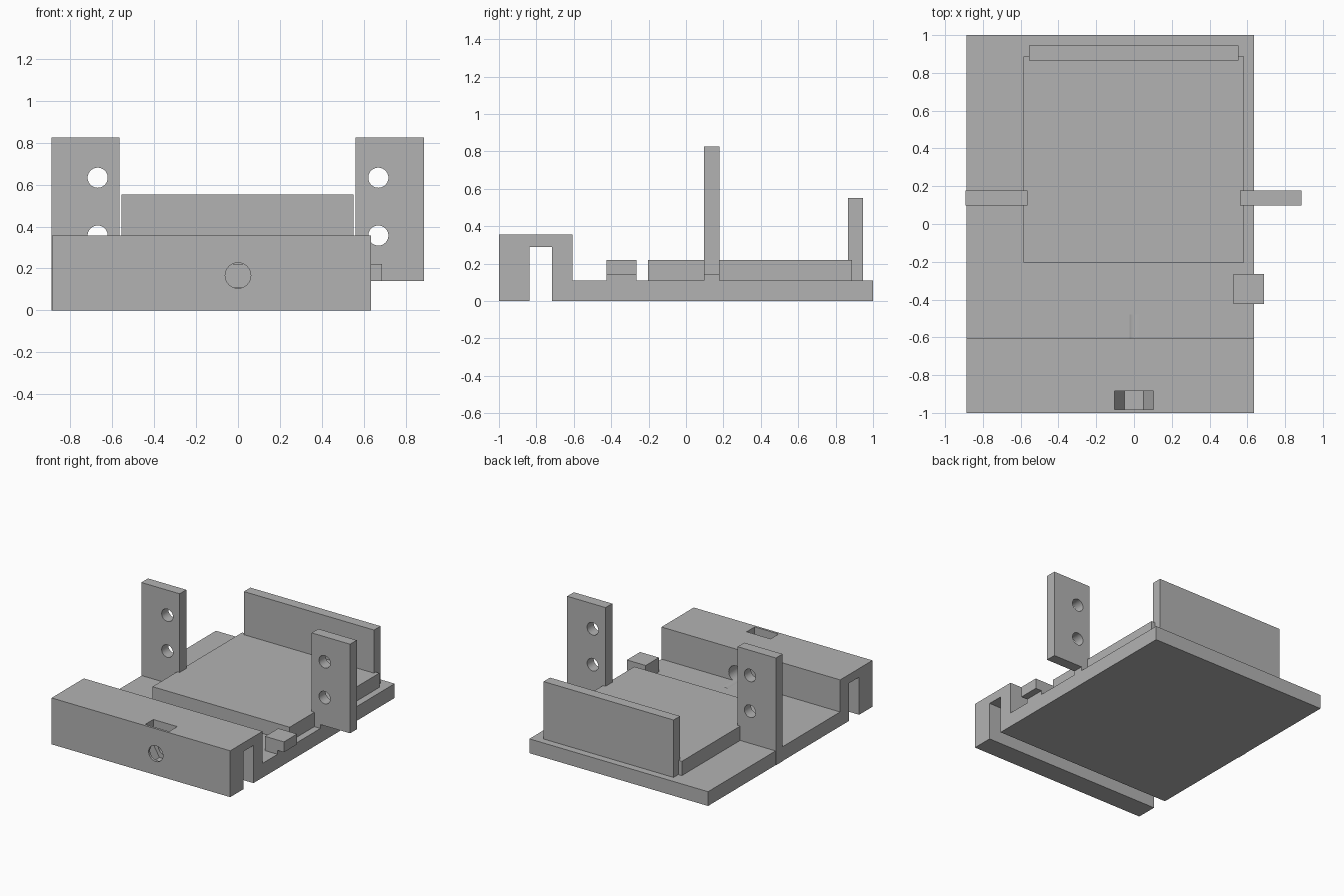
import bpy, bmesh, math
from mathutils import Matrix

if "Cube" in bpy.data.objects:
    bpy.data.objects.remove(bpy.data.objects["Cube"], do_unlink=True)

grey = bpy.data.materials.new("plain grey")
grey.use_nodes = True
COLOUR = (0.45, 0.45, 0.45, 1)
grey.diffuse_color = COLOUR
grey.node_tree.nodes["Principled BSDF"].inputs["Base Color"].default_value = COLOUR


def add_object(name, bm):
    bmesh.ops.recalc_face_normals(bm, faces=bm.faces)
    mesh = bpy.data.meshes.new(name)
    bm.to_mesh(mesh)
    bm.free()
    mesh.materials.append(grey)
    obj = bpy.data.objects.new(name, mesh)
    bpy.context.collection.objects.link(obj)
    return obj


def prism(name, points, direction):
    """Extrude a closed outline along a direction."""
    bm = bmesh.new()
    face = bm.faces.new([bm.verts.new(p) for p in points])
    ext = bmesh.ops.extrude_face_region(bm, geom=[face])
    verts = [g for g in ext["geom"] if isinstance(g, bmesh.types.BMVert)]
    bmesh.ops.translate(bm, verts=verts, vec=direction)
    return add_object(name, bm)


def box(name, x, y, z):
    outline = [(x[0], y[0], z[0]), (x[1], y[0], z[0]),
               (x[1], y[1], z[0]), (x[0], y[1], z[0])]
    return prism(name, outline, (0, 0, z[1] - z[0]))


def bore(name, x, z, radius, y):
    """Cylinder cutter lying along y."""
    bm = bmesh.new()
    place = Matrix.Translation((x, sum(y) / 2, z)) @ Matrix.Rotation(math.pi / 2, 4, 'X')
    bmesh.ops.create_cone(bm, cap_ends=True, segments=48, radius1=radius,
                          radius2=radius, depth=y[1] - y[0], matrix=place)
    return add_object(name, bm)


def cut(target, cutter):
    cutter.hide_render = True
    cutter.hide_viewport = True
    cutter.display_type = 'WIRE'
    mod = target.modifiers.new("cut", 'BOOLEAN')
    mod.operation = 'DIFFERENCE'
    mod.solver = 'EXACT'
    mod.object = cutter


LEFT, RIGHT = 0.634, -0.888
FLOOR, LEDGE = 0.11, 0.14

# Base with raised front block and hanging lip, one side profile
profile = [(-1, 0), (-0.838, 0), (-0.838, 0.29), (-0.717, 0.29), (-0.717, 0),
           (1, 0), (1, FLOOR), (-0.607, FLOOR), (-0.607, 0.357), (-1, 0.357)]
base = prism("base", [(RIGHT, y, z) for y, z in profile], (LEFT - RIGHT, 0, 0))

# Screw hole through the block and hexagonal nut pocket open at the top
cut(base, bore("screw_hole_cutter", 0, 0.166, 0.061, (-1.1, -0.48)))
pocket = [(-0.102, 0.45), (-0.102, 0.166), (-0.05, 0.078),
          (0.05, 0.078), (0.102, 0.166), (0.102, 0.45)]
cut(base, prism("nut_pocket_cutter", [(x, -0.982, z) for x, z in pocket], (0, 0.098, 0)))

# Raised deck and rear wall
box("deck", (-0.586, 0.582), (-0.203, 0.888), (FLOOR, 0.22))
box("rear_wall", (-0.556, 0.552), (0.866, 0.945), (FLOOR, 0.552))

# Side brackets with two holes each; the left one overhangs the base
for side, x, bottom in (("right", (-0.891, -0.565), 0), ("left", (0.56, 0.887), LEDGE)):
    bracket = box(side + "_bracket", x, (0.097, 0.178), (bottom, 0.826))
    for level, z in (("lower", 0.357), ("upper", 0.633)):
        hole = bore(f"{side}_{level}_hole_cutter", math.copysign(0.67, x[0]), z,
                    0.048, (0.05, 0.25))
        cut(bracket, hole)

# Overhanging tab, with the ledges that carry the tab and the left bracket
box("tab", (0.528, 0.688), (-0.424, -0.264), (LEDGE, 0.22))
box("tab_ledge", (0.528, LEFT), (-0.424, -0.264), (FLOOR, LEDGE))
box("bracket_ledge", (0.56, LEFT), (0.097, 0.178), (FLOOR, LEDGE))
